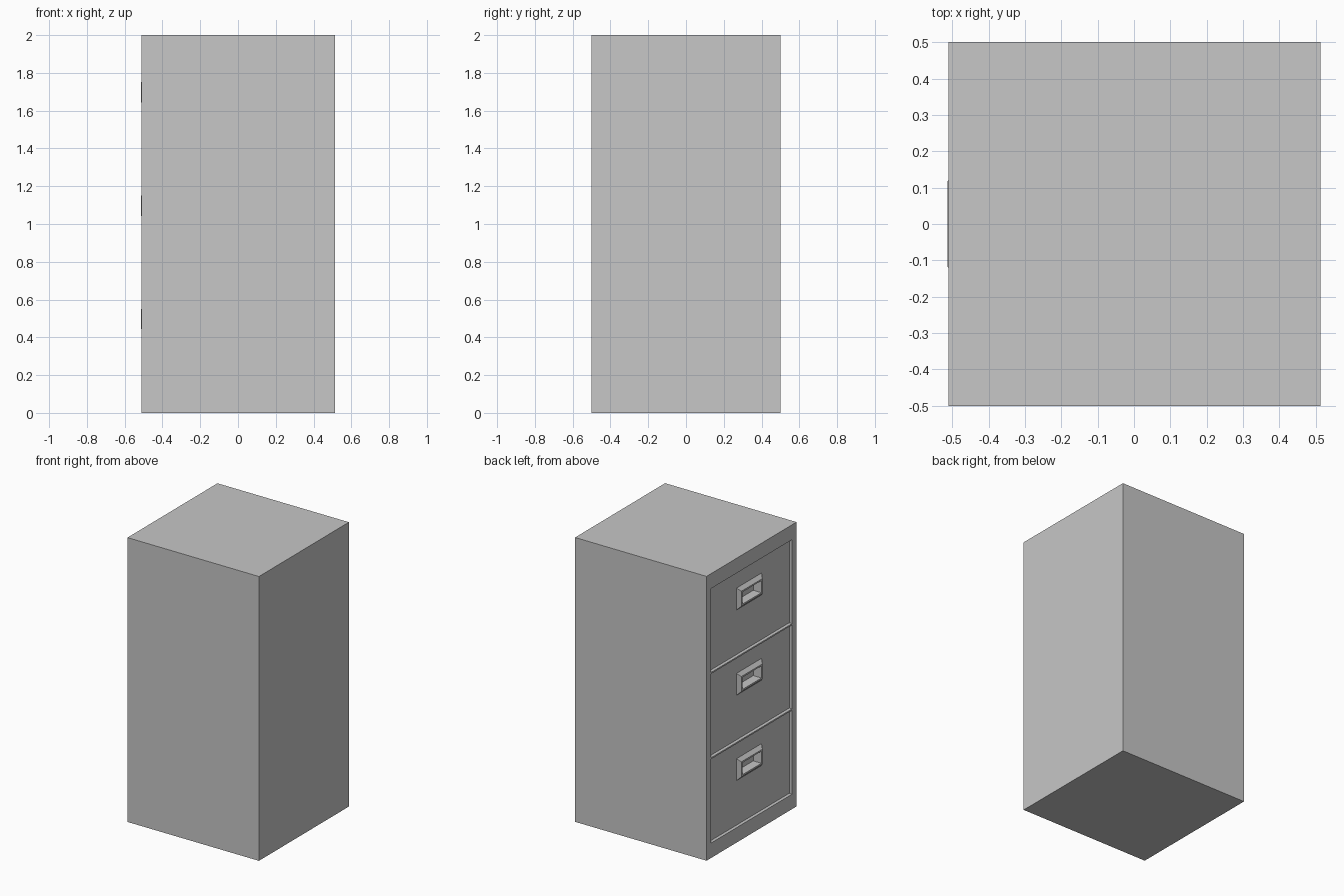
import bpy
import bmesh
from mathutils import Matrix

if "Cube" in bpy.data.objects:
    bpy.data.objects.remove(bpy.data.objects["Cube"], do_unlink=True)

# Single painted-metal colour
metal = bpy.data.materials.new("light_grey_metal")
metal.use_nodes = True
grey = (0.57, 0.57, 0.57, 1)
metal.diffuse_color = grey
metal.node_tree.nodes["Principled BSDF"].inputs["Base Color"].default_value = grey

BACK, FACE, PANEL, FLOOR = 0.513, -0.51, -0.49, -0.44   # planes along x
DRAWER_CENTRES = (0.4, 1.0, 1.6)
HALF_Y, HALF_Z = 0.45, 0.295


def add_object(name, bm):
    mesh = bpy.data.meshes.new(name)
    bm.to_mesh(mesh)
    bm.free()
    mesh.materials.append(metal)
    obj = bpy.data.objects.new(name, mesh)
    bpy.context.collection.objects.link(obj)
    return obj


def box(name, x0, x1, half_y, z0, z1):
    bm = bmesh.new()
    bmesh.ops.create_cube(bm, size=1)
    bmesh.ops.transform(bm, verts=bm.verts, matrix=(
        Matrix.Translation(((x0 + x1) / 2, 0, (z0 + z1) / 2))
        @ Matrix.Diagonal((x1 - x0, 2 * half_y, z1 - z0, 1))))
    return add_object(name, bm)


def loft(name, rings, cap):
    """Join rectangles (x, half_y, centre_z, half_z), listed from outside in."""
    bm = bmesh.new()
    loops = [[bm.verts.new((x, sy * hy, cz + sz * hz))
              for sy, sz in ((-1, -1), (1, -1), (1, 1), (-1, 1))]
             for x, hy, cz, hz in rings]
    for a, b in zip(loops, loops[1:]):
        for i in range(4):
            j = (i + 1) % 4
            bm.faces.new((a[i], b[i], b[j], a[j]))
    if cap:
        bm.faces.new(reversed(loops[-1]))
    return add_object(name, bm)


# Cabinet body with three drawer openings
body = box("cabinet_body", FACE, BACK, 0.5, 0, 2)
for z in DRAWER_CENTRES:
    cutter = box("opening_cutter", FACE - 0.1, FLOOR, HALF_Y, z - HALF_Z, z + HALF_Z)
    cutter.hide_render = True
    cut = body.modifiers.new("opening", 'BOOLEAN')
    cut.operation = 'DIFFERENCE'
    cut.solver = 'EXACT'
    cut.object = cutter
    bpy.context.view_layer.objects.active = body
    bpy.ops.object.modifier_apply(modifier=cut.name)
    bpy.data.objects.remove(cutter, do_unlink=True)

for level, z in zip(("lower", "middle", "upper"), DRAWER_CENTRES):
    pull_z = z + 0.097
    base = (PANEL, 0.14, pull_z, 0.077)
    # Drawer panel with a hole for the pull
    gap = 0.002
    loft(level + "_drawer_front", [
        (FLOOR, HALF_Y - gap, z, HALF_Z - gap),
        (PANEL, HALF_Y - gap, z, HALF_Z - gap),
        base], cap=False)
    # Bevelled pull frame around a recessed finger pocket
    loft(level + "_drawer_pull", [
        base,
        (-0.513, 0.117, pull_z, 0.053),
        (-0.513, 0.105, pull_z, 0.042),
        (-0.45, 0.105, pull_z, 0.042)], cap=True)
